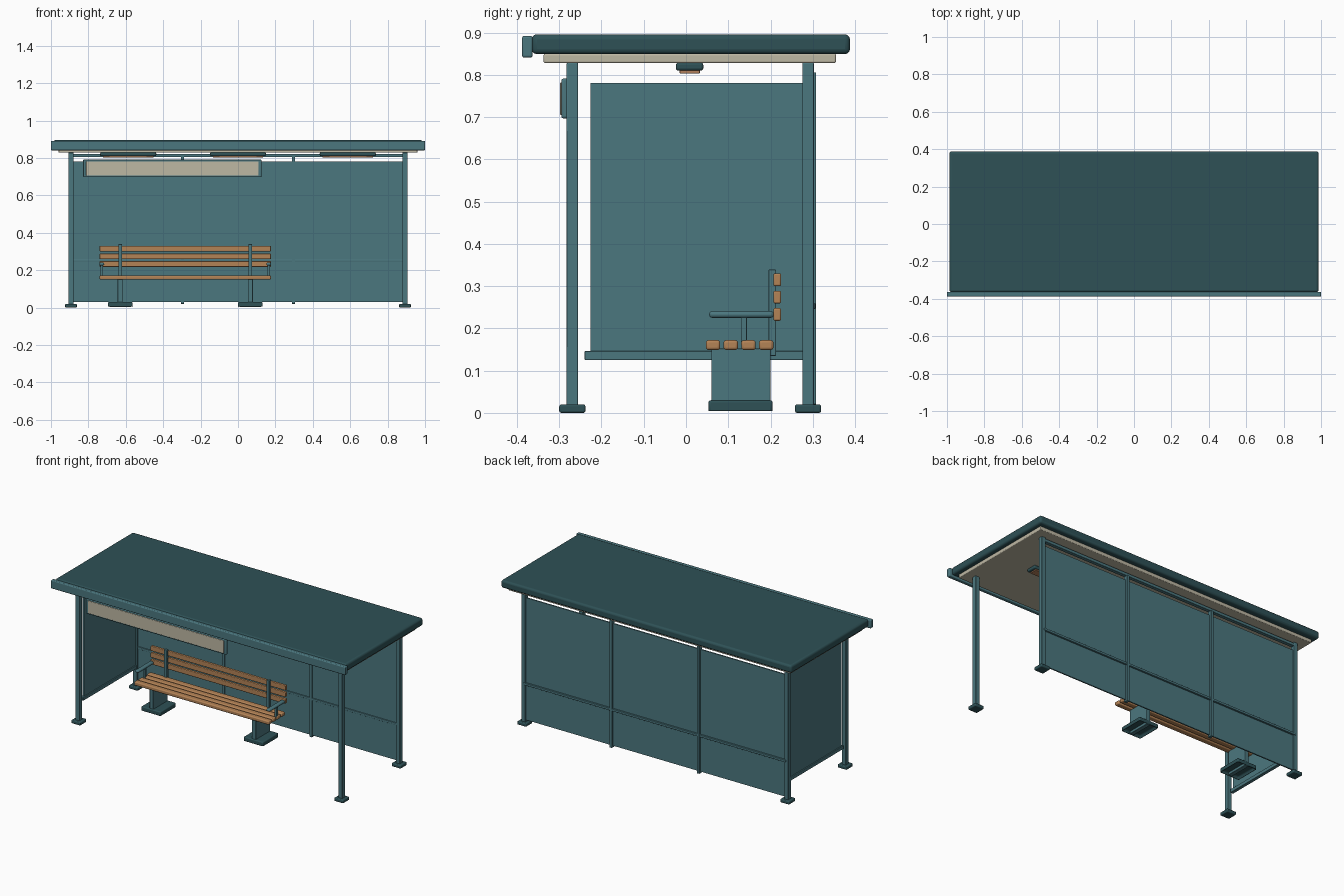
import bpy
import bmesh
import math

cube = bpy.data.objects.get("Cube")
if cube:
    bpy.data.objects.remove(cube, do_unlink=True)


def material(name, srgb):
    lin = [((c / 255 + 0.055) / 1.055) ** 2.4 for c in srgb]
    mat = bpy.data.materials.new(name)
    mat.use_nodes = True
    mat.diffuse_color = (*lin, 1)
    mat.node_tree.nodes["Principled BSDF"].inputs["Base Color"].default_value = (*lin, 1)
    return mat


TEAL = material("teal", (75, 119, 127))
DARK = material("dark teal", (46, 81, 86))
CREAM = material("cream", (190, 184, 164))
WOOD = material("wood", (180, 131, 86))
LENS = material("warm lens", (178, 128, 92))


def box(name, x, y, z, mat, bevel=0.0, recess=0.0):
    """Box from (min, max) ranges, optionally bevelled and hollowed from below."""
    bm = bmesh.new()
    bmesh.ops.create_cube(bm, size=1)
    centre = [(a + b) / 2 for a, b in (x, y, z)]
    for v in bm.verts:
        v.co = [centre[i] + v.co[i] * (r[1] - r[0]) for i, r in enumerate((x, y, z))]
    if recess:
        bm.normal_update()
        bottom = min(bm.faces, key=lambda f: f.normal.z)
        bmesh.ops.inset_region(bm, faces=[bottom], thickness=0.014)
        bmesh.ops.translate(bm, verts=bottom.verts, vec=(0, 0, recess))
    mesh = bpy.data.meshes.new(name)
    bm.to_mesh(mesh)
    bm.free()
    mesh.materials.append(mat)
    obj = bpy.data.objects.new(name, mesh)
    bpy.context.collection.objects.link(obj)
    if bevel:
        mod = obj.modifiers.new("Bevel", "BEVEL")
        mod.width = bevel
        mod.segments = 3
        bpy.ops.object.select_all(action="DESELECT")
        obj.select_set(True)
        bpy.context.view_layer.objects.active = obj
        bpy.ops.object.shade_smooth_by_angle(angle=math.radians(35))
    return obj


def around(c, width):
    return (c - width / 2, c + width / 2)


# Roof, gutter and ceiling
box("roof", (-0.987, 0.987), (-0.365, 0.388), (0.849, 0.896), DARK, 0.012)
box("gutter", (-1, 1), (-0.388, -0.363), (0.841, 0.892), TEAL, 0.005)
box("ceiling", (-0.96, 0.96), (-0.337, 0.355), (0.828, 0.85), CREAM, 0.004)

# Ceiling lamps
for i, x in enumerate((-0.587, 0, 0.587)):
    box(f"lamp_housing_{i}", around(x, 0.3), (-0.024, 0.041), (0.81, 0.829), DARK, 0.006)
    box(f"lamp_lens_{i}", around(x, 0.27), (-0.015, 0.033), (0.803, 0.811), LENS, 0.002)

# Corner posts with foot plates
for side, x in (("right", -0.893), ("left", 0.893)):
    for end, y in (("front", -0.269), ("back", 0.289)):
        box(f"{side}_{end}_post", around(x, 0.027), around(y, 0.027), (0.015, 0.829), TEAL, 0.003)
        box(f"{side}_{end}_foot", around(x, 0.062), around(y, 0.062), (0, 0.02), DARK, 0.005)

# Back wall with rails and mullions
box("back_panel", (-0.88, 0.88), around(0.291, 0.008), (0.03, 0.78), TEAL)
box("back_top_rail", (-0.89, 0.89), around(0.291, 0.022), (0.804, 0.822), TEAL, 0.002)
box("back_middle_rail", (-0.89, 0.89), around(0.294, 0.024), (0.246, 0.26), TEAL, 0.002)
for i, x in enumerate((-0.297, 0.297)):
    box(f"mullion_{i}", around(x, 0.018), around(0.294, 0.028), (0.02, 0.806), TEAL, 0.002)

# Single end wall
box("side_panel", around(-0.893, 0.008), (-0.226, 0.28), (0.14, 0.781), TEAL)
box("side_bottom_rail", around(-0.893, 0.02), (-0.24, 0.28), (0.125, 0.146), TEAL, 0.002)

# Blank header board
box("header_frame", (-0.828, 0.126), (-0.295, -0.279), (0.697, 0.791), TEAL, 0.005)
box("header_board", (-0.812, 0.11), (-0.298, -0.29), (0.705, 0.782), CREAM, 0.002)

# Bench slats
BENCH_X = (-0.74, 0.176)
for i in range(4):
    box(f"seat_slat_{i}", BENCH_X, around(0.064 + i * 0.042, 0.034), (0.149, 0.172), WOOD, 0.006)
for i in range(3):
    box(f"back_slat_{i}", BENCH_X, around(0.216, 0.018), around(0.233 + i * 0.041, 0.03), WOOD, 0.004)

# Bench pedestals, back supports and armrests
for i, (x, arm_x) in enumerate(((-0.63, -0.728), (0.066, 0.164))):
    box(f"bench_foot_{i}", around(x, 0.132), (0.053, 0.205), (0.001, 0.03), DARK, 0.006, 0.018)
    box(f"bench_pedestal_{i}", around(x, 0.026), (0.06, 0.2), (0.004, 0.152), TEAL, 0.003)
    box(f"back_support_{i}", around(x, 0.02), (0.195, 0.213), (0.135, 0.339), TEAL, 0.002)
    box(f"armrest_{i}", around(arm_x, 0.026), (0.055, 0.208), (0.225, 0.241), TEAL, 0.007)
    box(f"armrest_post_{i}", around(arm_x, 0.014), around(0.137, 0.014), (0.16, 0.228), TEAL, 0.002)
